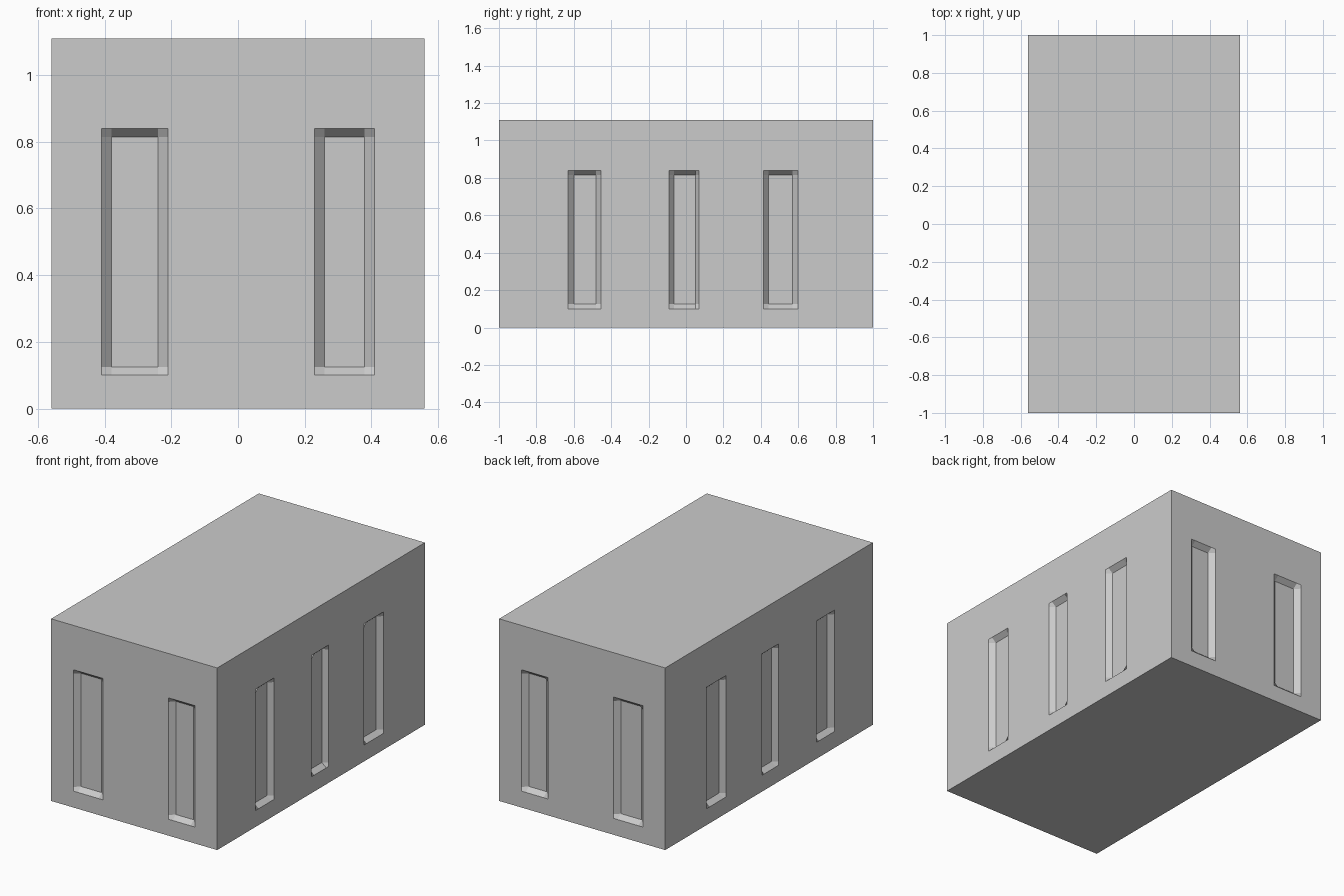
import bpy, bmesh

if "Cube" in bpy.data.objects:
    bpy.data.objects.remove(bpy.data.objects["Cube"])

W, D, SEAM, TOP = 0.56, 1.0, 0.99, 1.11   # half width, half depth, seam and roof heights
DEPTH = 0.03                              # window recess

# window rows: (outer start, inner start, inner end, outer end)
END_WINDOWS = [(-0.41, -0.38, -0.24, -0.21), (0.23, 0.26, 0.38, 0.41)]
SIDE_WINDOWS = [(-0.63, -0.60, -0.48, -0.455), (-0.09, -0.065, 0.05, 0.07),
                (0.415, 0.44, 0.57, 0.60)]
HEIGHTS = [0, 0.10, 0.125, 0.815, 0.84, SEAM]


def add_wall(bm, half, windows, place):
    """Grid wall whose window panels are pushed inwards, giving sloped reveals."""
    us = [-half] + [u for w in windows for u in w] + [half]
    inner = {u for w in windows for u in w[1:3]}
    grid = []
    for u in us:
        grid.append([bm.verts.new(place(u, DEPTH if u in inner and j in (2, 3) else 0, z))
                     for j, z in enumerate(HEIGHTS)])
    for a, b in zip(grid, grid[1:]):
        for j in range(len(HEIGHTS) - 1):
            bm.faces.new((a[j], b[j], b[j + 1], a[j + 1]))


def finish(bm, name):
    bmesh.ops.recalc_face_normals(bm, faces=bm.faces)
    mesh = bpy.data.meshes.new(name)
    bm.to_mesh(mesh)
    bm.free()
    obj = bpy.data.objects.new(name, mesh)
    bpy.context.collection.objects.link(obj)
    return obj


# Building walls and floor, open under the roof
bm = bmesh.new()
for s in (-1, 1):
    add_wall(bm, W, END_WINDOWS, lambda u, d, z: (u, s * (D - d), z))
    add_wall(bm, D, SIDE_WINDOWS, lambda u, d, z: (s * (W - d), u, z))
bmesh.ops.remove_doubles(bm, verts=bm.verts, dist=1e-4)
floor_edges = [e for e in bm.edges if e.is_boundary and all(v.co.z < 0.01 for v in e.verts)]
bmesh.ops.contextual_create(bm, geom=floor_edges)
finish(bm, "building_walls")

# Flat roof slab
bm = bmesh.new()
bmesh.ops.create_cube(bm, size=1)
for v in bm.verts:
    v.co = (v.co.x * 2 * W, v.co.y * 2 * D, TOP if v.co.z > 0 else SEAM)
finish(bm, "roof_slab")
